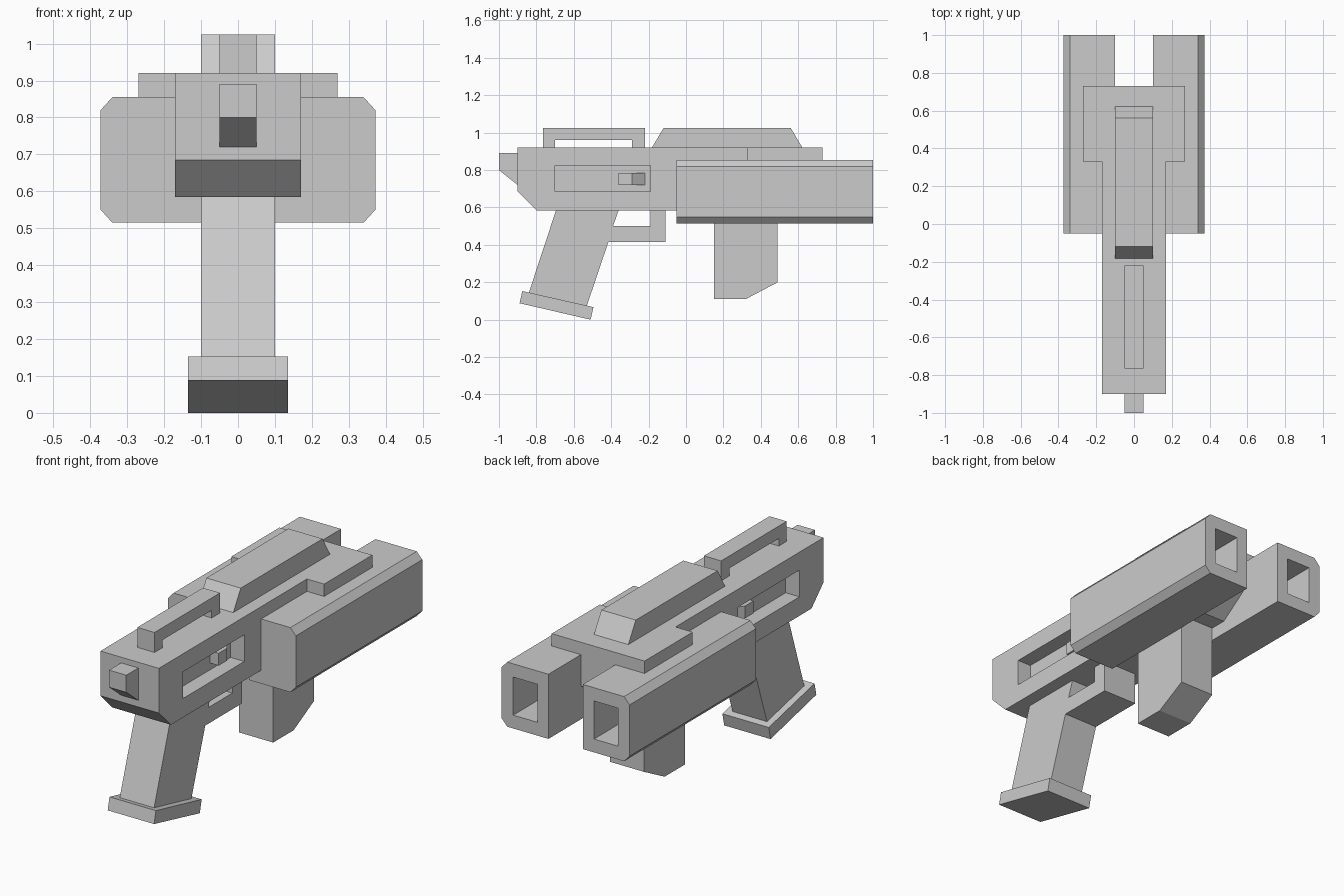
import bpy, bmesh

if "Cube" in bpy.data.objects:
    bpy.data.objects.remove(bpy.data.objects["Cube"])


def prism(name, pts, a, b, axis="x"):
    """Extrude a closed profile from a to b: (y, z) along x, (x, z) along y, (x, y) along z."""
    def place(p, t):
        if axis == "x":
            return (t, p[0], p[1])
        if axis == "y":
            return (p[0], t, p[1])
        return (p[0], p[1], t)
    bm = bmesh.new()
    lo = [bm.verts.new(place(p, a)) for p in pts]
    hi = [bm.verts.new(place(p, b)) for p in pts]
    n = len(pts)
    bm.faces.new(lo)
    bm.faces.new(hi[::-1])
    for i in range(n):
        j = (i + 1) % n
        bm.faces.new((lo[i], hi[i], hi[j], lo[j]))
    bmesh.ops.recalc_face_normals(bm, faces=bm.faces[:])
    me = bpy.data.meshes.new(name)
    bm.to_mesh(me)
    bm.free()
    ob = bpy.data.objects.new(name, me)
    bpy.context.collection.objects.link(ob)
    return ob


def box(name, x0, x1, y0, y1, z0, z1):
    return prism(name, [(y0, z0), (y1, z0), (y1, z1), (y0, z1)], x0, x1)


def cut(ob, cutter):
    """Subtract the cutter from the part, then discard it."""
    m = ob.modifiers.new("cut", "BOOLEAN")
    m.operation = "DIFFERENCE"
    m.solver = "EXACT"
    m.object = cutter
    cutter.hide_render = True
    bpy.context.view_layer.objects.active = ob
    bpy.ops.object.modifier_apply(modifier=m.name)
    bpy.data.objects.remove(cutter)


# Main body with chamfered lower ends
body = prism("body", [(-0.90, 0.92), (-0.90, 0.685), (-0.80, 0.585), (0.58, 0.585),
                      (0.73, 0.69), (0.73, 0.92)], -0.17, 0.17)
# Side windows recessed into the body
for s in (-1, 1):
    x0, x1 = sorted((s * 0.09, s * 0.3))
    cut(body, box("window_cutter", x0, x1, -0.70, -0.19, 0.685, 0.825))

# Wide top plate resting on the barrels
box("top_plate", -0.27, 0.27, 0.33, 0.73, 0.85, 0.92)

# Sloped top cover
prism("top_cover", [(-0.185, 0.915), (-0.12, 1.025), (0.56, 1.025), (0.625, 0.915)], -0.1, 0.1)

# Rear carrying rail on two short legs
prism("rear_rail", [(-0.765, 0.915), (-0.70, 0.915), (-0.70, 0.96), (-0.29, 0.96),
                    (-0.29, 0.915), (-0.22, 0.915), (-0.22, 1.025), (-0.765, 1.025)], -0.05, 0.05)

# Rear knob
prism("rear_knob", [(-1.0, 0.89), (-1.0, 0.80), (-0.89, 0.712), (-0.89, 0.89)], -0.05, 0.05)

# Grip and trigger guard in one profile, open above the guard
prism("grip_and_guard", [(-0.69, 0.60), (-0.845, 0.13), (-0.535, 0.06), (-0.415, 0.415),
                         (-0.11, 0.415), (-0.11, 0.60), (-0.19, 0.60), (-0.19, 0.50),
                         (-0.39, 0.50), (-0.355, 0.60)], -0.1, 0.1)
prism("grip_base", [(-0.875, 0.153), (-0.495, 0.067), (-0.51, 0.0), (-0.89, 0.088)],
      -0.135, 0.135)

# Front grip
prism("front_grip", [(0.15, 0.62), (0.15, 0.11), (0.32, 0.11), (0.49, 0.20), (0.49, 0.62)],
      -0.1, 0.1)

# Mirrored barrels with square bores, and the wedge bolts in the windows
for s, side in ((-1, "left"), (1, "right")):
    section = [(0.10, 0.515), (0.34, 0.515), (0.372, 0.55), (0.372, 0.82), (0.34, 0.855),
               (0.10, 0.855)]
    barrel = prism("barrel_" + side, [(s * x, z) for x, z in section], -0.05, 1.0, "y")
    x0, x1 = sorted((s * 0.165, s * 0.305))
    cut(barrel, box("bore_cutter", x0, x1, 0.5, 1.1, 0.585, 0.785))
    wedge = [(0.08, -0.36), (0.14, -0.36), (0.14, -0.29), (0.09, -0.22), (0.08, -0.22)]
    prism("bolt_" + side, [(s * x, y) for x, y in wedge], 0.72, 0.785, "z")
